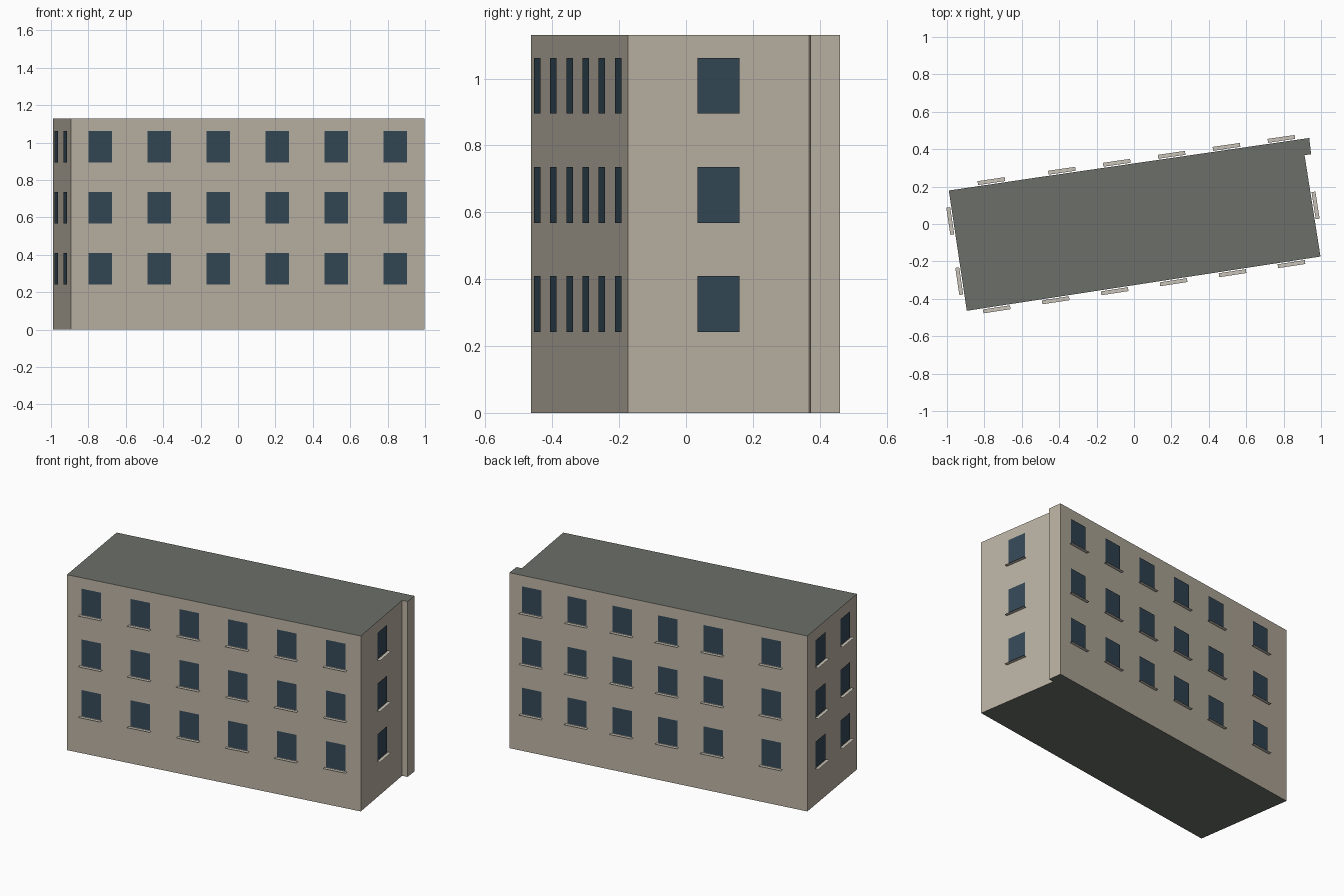
import bpy
from mathutils import Vector

if "Cube" in bpy.data.objects:
    bpy.data.objects.remove(bpy.data.objects["Cube"])

HEIGHT = 1.13
SILLS = (0.242, 0.568, 0.895)      # window bottom of each storey
WIN_W, WIN_H = 0.127, 0.167
SILL_W, SILL_IN, SILL_OUT = 0.147, 0.006, 0.027
PANE_OFFSET = 0.005

# Footprint, counter-clockwise; number of windows on the wall starting there
PLAN = [
    (-0.894, -0.464, 6),   # front wall
    (0.997, -0.174, 1),    # right wall
    (0.912, 0.368, 0),     # corner step
    (0.947, 0.373, 0),     # corner pier
    (0.937, 0.460, 5),     # back wall
    (-0.530, 0.247, 1),    # back wall, end bay
    (-0.990, 0.179, 2),    # left wall
]


def material(name, rgb):
    m = bpy.data.materials.new(name)
    m.diffuse_color = (*rgb, 1.0)
    m.use_nodes = True
    m.node_tree.nodes["Principled BSDF"].inputs["Base Color"].default_value = m.diffuse_color
    return m


def add_mesh(name, faces, mat):
    """Object from a list of polygons given as point lists."""
    verts, polys = [], []
    for f in faces:
        polys.append(list(range(len(verts), len(verts) + len(f))))
        verts += [tuple(p) for p in f]
    me = bpy.data.meshes.new(name)
    me.from_pydata(verts, [], polys)
    me.materials.append(mat)
    ob = bpy.data.objects.new(name, me)
    bpy.context.collection.objects.link(ob)
    return ob


wall_mat = material("stone", (0.50, 0.45, 0.37))
roof_mat = material("roof_grey", (0.15, 0.16, 0.14))
glass_mat = material("glass", (0.035, 0.065, 0.095))
sill_mat = material("sill_stone", (0.58, 0.55, 0.48))

up = Vector((0, 0, 1))
corners = [Vector((x, y, 0)) for x, y, _ in PLAN]
walls, panes, sills = [], [], []

for i, (_, _, count) in enumerate(PLAN):
    a, b = corners[i], corners[(i + 1) % len(corners)]
    walls.append([a, b, b + up * HEIGHT, a + up * HEIGHT])
    along = (b - a).normalized()
    out = along.cross(up)
    for k in range(count):
        mid = a.lerp(b, (k + 0.5) / count)
        for z in SILLS:
            # Glass pane just proud of the wall
            c = mid + out * PANE_OFFSET + up * z
            h = along * WIN_W / 2
            panes.append([c - h, c + h, c + h + up * WIN_H, c - h + up * WIN_H])
            # Flat ledge under the pane
            h = along * SILL_W / 2
            near = mid + out * SILL_IN + up * (z - 0.003)
            far = mid + out * SILL_OUT + up * (z - 0.003)
            sills.append([near - h, far - h, far + h, near + h])

add_mesh("walls", walls, wall_mat)
add_mesh("roof", [[c + up * HEIGHT for c in corners]], roof_mat)
add_mesh("base", [corners[::-1]], roof_mat)
add_mesh("windows", panes, glass_mat)
add_mesh("window_sills", sills, sill_mat)
